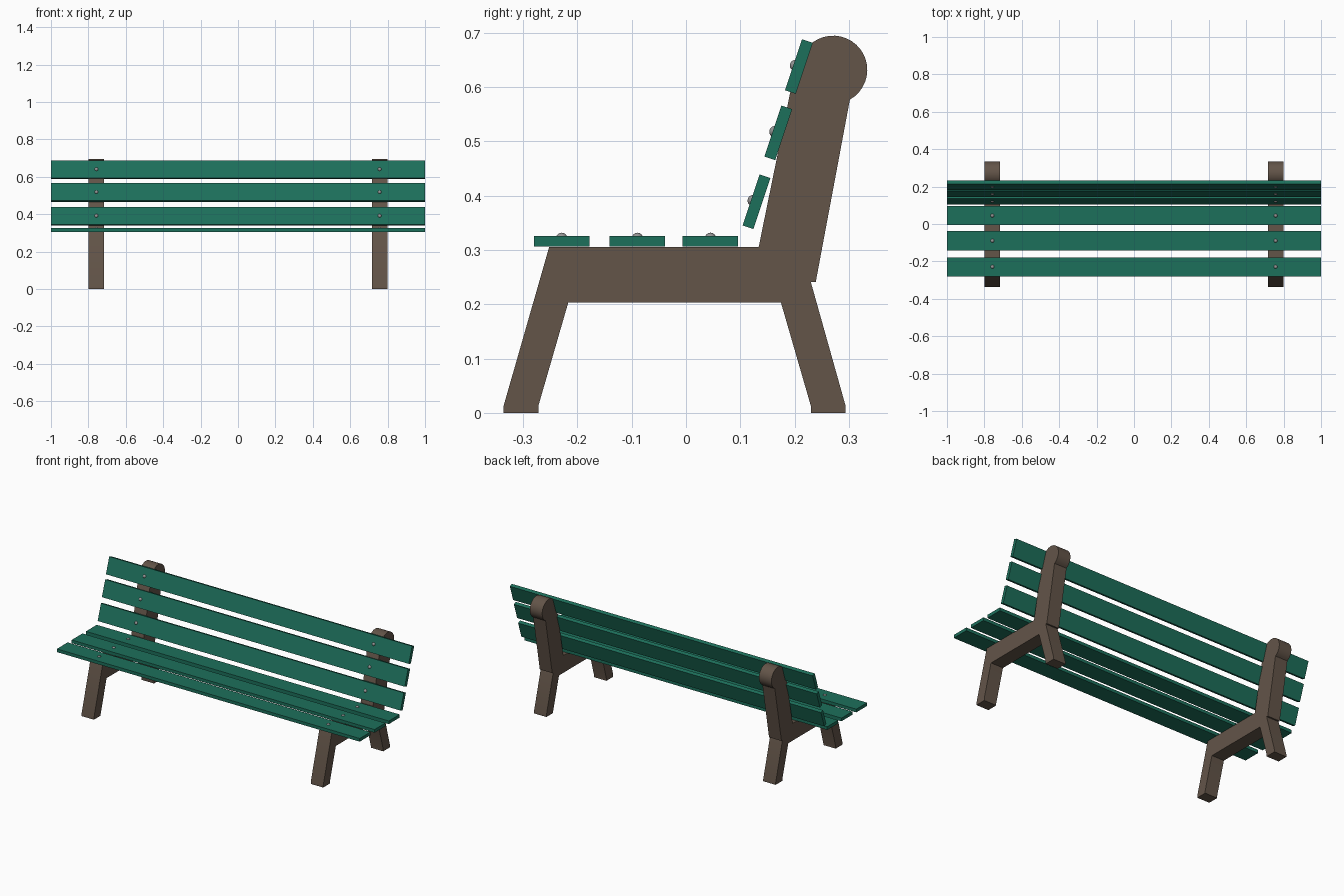
import bpy, bmesh
from math import sin, cos, radians, atan2
from mathutils import Matrix, Vector

if "Cube" in bpy.data.objects:
    bpy.data.objects.remove(bpy.data.objects["Cube"])

FRAME_X = 0.757
TILT = atan2(17, 51)


def material(name, rgb):
    m = bpy.data.materials.new(name)
    m.diffuse_color = (*rgb, 1)
    m.use_nodes = True
    m.node_tree.nodes["Principled BSDF"].inputs["Base Color"].default_value = m.diffuse_color
    return m


green = material("green_paint", (0.012, 0.16, 0.105))
brown = material("brown_frame", (0.125, 0.09, 0.066))
steel = material("steel", (0.3, 0.3, 0.3))


def finish(name, bm, mat, matrix=Matrix(), smooth=None):
    bmesh.ops.recalc_face_normals(bm, faces=bm.faces)
    mesh = bpy.data.meshes.new(name)
    bm.to_mesh(mesh)
    bm.free()
    mesh.materials.append(mat)
    ob = bpy.data.objects.new(name, mesh)
    bpy.context.collection.objects.link(ob)
    ob.matrix_world = matrix
    if smooth:
        bpy.ops.object.select_all(action='DESELECT')
        ob.select_set(True)
        bpy.context.view_layer.objects.active = ob
        bpy.ops.object.shade_smooth_by_angle(angle=radians(smooth))
    return ob


def side_frame(name, x, width=0.082):
    # Legs, seat rail and back post as one side profile (y, z)
    pts = [(0.134, 0.306), (-0.252, 0.306), (-0.336, 0.013), (-0.336, 0),
           (-0.272, 0), (-0.272, 0.013), (-0.217, 0.203), (0.175, 0.203),
           (0.230, 0.013), (0.230, 0), (0.294, 0), (0.294, 0.013),
           (0.230, 0.241), (0.239, 0.241)]
    # Rounded top of the post
    for i in range(25):
        a = radians(-60.6 + i * 235 / 24)
        pts.append((0.271 + 0.063 * cos(a), 0.632 + 0.063 * sin(a)))
    pts.append((0.196, 0.61))
    bm = bmesh.new()
    face = bm.faces.new([bm.verts.new((x - width / 2, y, z)) for y, z in pts])
    ext = bmesh.ops.extrude_face_region(bm, geom=[face])
    verts = [g for g in ext["geom"] if isinstance(g, bmesh.types.BMVert)]
    bmesh.ops.translate(bm, verts=verts, vec=(width, 0, 0))
    finish(name, bm, brown, smooth=20)


def slat(name, y, z, size, thick, tilt):
    # Board, its outer face pointing along local +z
    place = Matrix.Translation((0, y, z)) @ Matrix.Rotation(tilt, 4, 'X')
    bm = bmesh.new()
    bmesh.ops.create_cube(bm, size=1)
    bmesh.ops.scale(bm, vec=(2, size, thick), verts=bm.verts)
    finish(name, bm, green, place)
    # Domed bolt heads over each frame
    for side, x in (("left", -FRAME_X), ("right", FRAME_X)):
        bm = bmesh.new()
        bmesh.ops.create_uvsphere(bm, u_segments=16, v_segments=8, radius=0.0105)
        offset = Matrix.Translation((x, 0, thick / 2 - 0.004))
        finish(f"{name}_bolt_{side}", bm, steel, place @ offset, smooth=40)


side_frame("left_frame", -FRAME_X)
side_frame("right_frame", FRAME_X)

# Seat boards
for i, y in enumerate((-0.229, -0.0895, 0.045)):
    slat(f"seat_slat_{i + 1}", y, 0.316, 0.102, 0.019, 0)

# Backrest boards
for i, (y, z) in enumerate(((0.130, 0.389), (0.170, 0.516), (0.208, 0.638))):
    slat(f"back_slat_{i + 1}", y, z, 0.099, 0.021, radians(90) - TILT)
